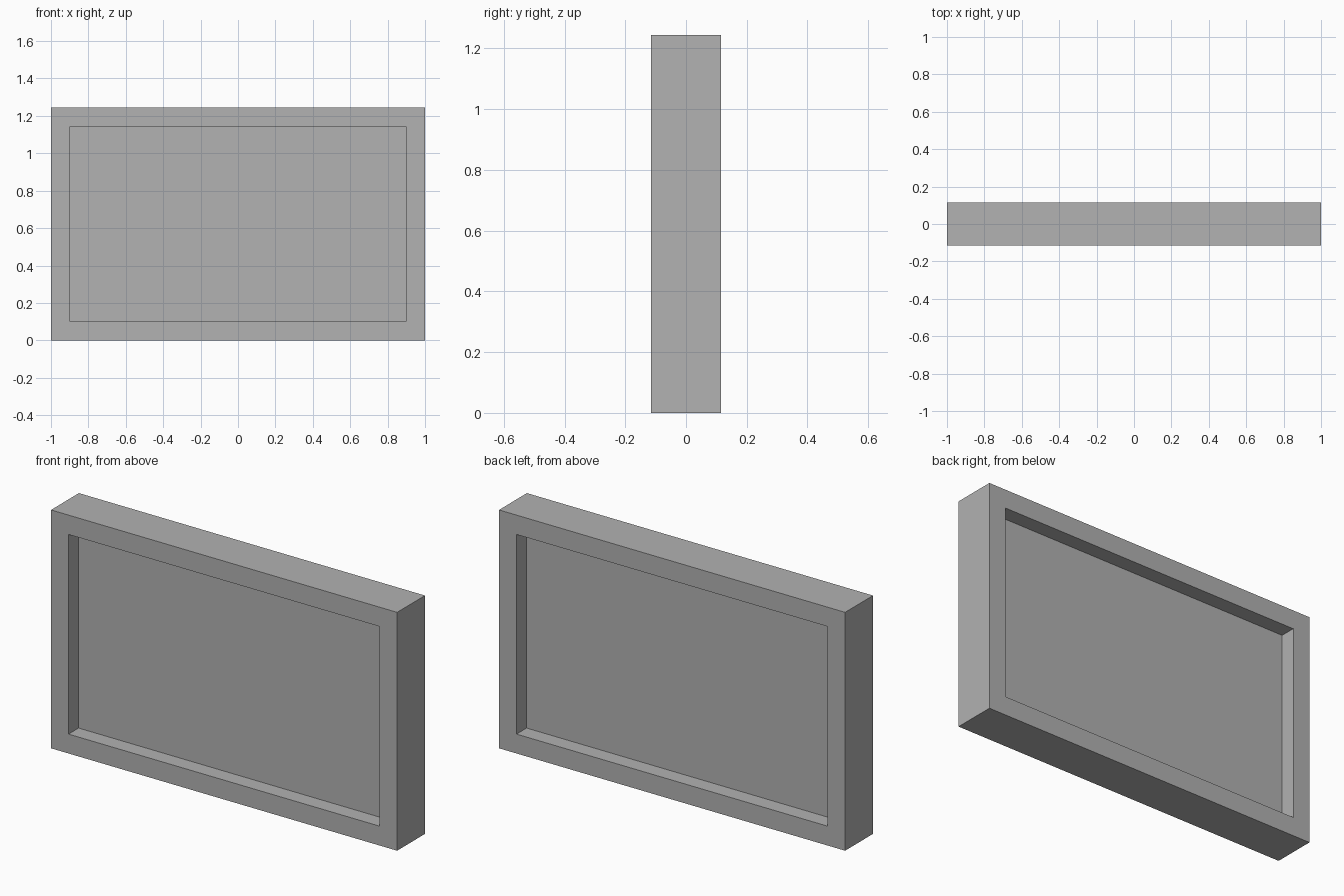
import bpy
import bmesh
from mathutils import Matrix, Vector

WIDTH, DEPTH, HEIGHT = 2.0, 0.23, 1.245
BORDER, RECESS = 0.143, 0.083

cube = bpy.data.objects.get("Cube")
if cube:
    bpy.data.objects.remove(cube, do_unlink=True)

# Single plain grey
grey = bpy.data.materials.new("plain_grey")
grey.use_nodes = True
colour = (0.445, 0.445, 0.445, 1)
grey.diffuse_color = colour
grey.node_tree.nodes["Principled BSDF"].inputs["Base Color"].default_value = colour

# Solid block standing on the ground
bm = bmesh.new()
bmesh.ops.create_cube(bm, size=1, matrix=Matrix.Translation((0, 0, HEIGHT / 2))
                      @ Matrix.Diagonal((WIDTH, DEPTH, HEIGHT, 1)))

# Rectangular recess in the front and the back, leaving a thin central panel
for face in [f for f in bm.faces if abs(f.normal.y) > 0.9]:
    inward = -face.normal.copy()
    bmesh.ops.inset_region(bm, faces=[face], thickness=BORDER)
    walls = bmesh.ops.extrude_discrete_faces(bm, faces=[face])
    floor = walls["faces"][0]
    bmesh.ops.translate(bm, verts=floor.verts, vec=Vector(inward) * RECESS)

bmesh.ops.recalc_face_normals(bm, faces=bm.faces)
mesh = bpy.data.meshes.new("framed_panel")
bm.to_mesh(mesh)
bm.free()
mesh.materials.append(grey)
panel = bpy.data.objects.new("framed_panel", mesh)
bpy.context.collection.objects.link(panel)
